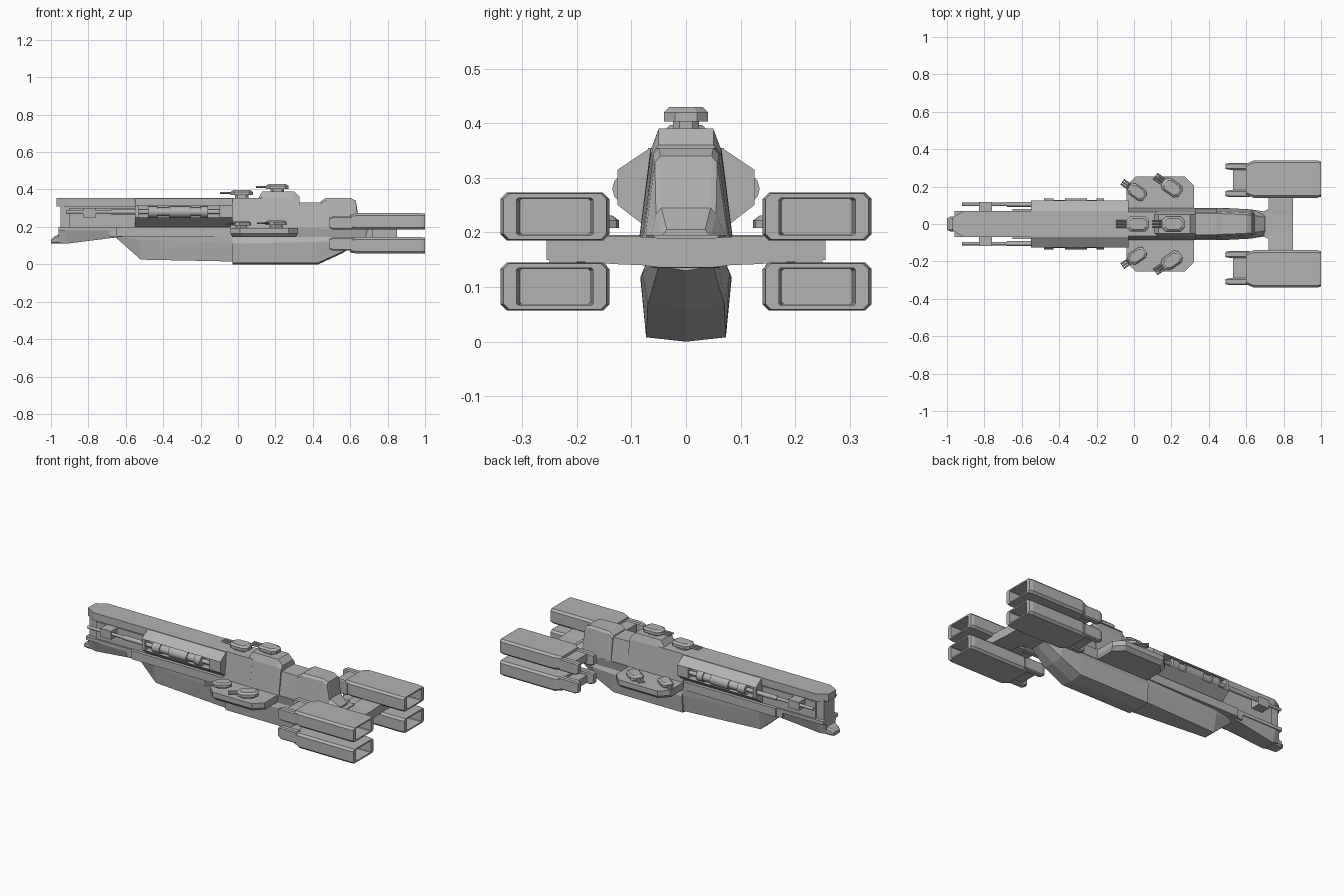
import bpy, bmesh, math
from mathutils import Matrix, Vector

cube = bpy.data.objects.get("Cube")
if cube:
    bpy.data.objects.remove(cube, do_unlink=True)

GREY = (0.45, 0.45, 0.45, 1)
hull_grey = bpy.data.materials.new("hull_grey")
hull_grey.use_nodes = True
hull_grey.diffuse_color = GREY
hull_grey.node_tree.nodes["Principled BSDF"].inputs["Base Color"].default_value = GREY

# Shared levels, widths and stations
BELLY, DECK, ROOF = 0.15, 0.195, 0.355
SPINE, HOUSING, CITADEL = 0.07, 0.125, 0.085
BOW, HOUSING_BOW, MID = -0.97, -0.55, -0.03


def part(name, lofts, mirror=False, matrix=None, smooth=False):
    """One object from several capped lofts, each a list of equal-length rings."""
    bm = bmesh.new()
    for rings in lofts:
        loops = [[bm.verts.new(point) for point in ring] for ring in rings]
        count = len(loops[0])
        for near, far in zip(loops, loops[1:]):
            for i in range(count):
                j = (i + 1) % count
                bm.faces.new((near[i], near[j], far[j], far[i]))
        bm.faces.new(loops[0])
        bm.faces.new(loops[-1])
    bmesh.ops.recalc_face_normals(bm, faces=bm.faces)
    if matrix:
        bm.transform(matrix)
    mesh = bpy.data.meshes.new(name)
    bm.to_mesh(mesh)
    bm.free()
    mesh.materials.append(hull_grey)
    obj = bpy.data.objects.new(name, mesh)
    bpy.context.collection.objects.link(obj)
    if mirror:
        modifier = obj.modifiers.new("mirror", 'MIRROR')
        modifier.use_axis = (False, True, False)
        modifier.use_mirror_merge = False
    if smooth:
        bpy.ops.object.select_all(action='DESELECT')
        obj.select_set(True)
        bpy.context.view_layer.objects.active = obj
        bpy.ops.object.shade_smooth_by_angle(angle=math.radians(35))


def outline(centre, half_size, cut=0):
    """Rectangle in two dimensions, with its corners cut when cut is given."""
    (cu, cv), (hu, hv) = centre, half_size
    points = []
    for su, sv in ((1, 1), (-1, 1), (-1, -1), (1, -1)):
        side = (cu + su * hu, cv + sv * (hv - cut))
        end = (cu + su * (hu - cut), cv + sv * hv)
        corner = [side, end] if su == sv else [end, side]
        points += corner if cut else [side]
    return points


def at_x(x, points):
    return [(x, y, z) for y, z in points]


def at_z(z, points):
    return [(x, y, z) for x, y in points]


def both_sides(x, *half):
    """Cross-section at x, mirrored over y, from (y, z) points."""
    return at_x(x, list(half) + [(-y, z) for y, z in reversed(half)])


def extrude(start, end, *half):
    return [both_sides(x, *half) for x in (start, end)]


def bar(start, end, centre, half_size, cut=0):
    """Straight block along x."""
    return [at_x(x, outline(centre, half_size, cut)) for x in (start, end)]


def tube(start, end, centre, radius, sides=12):
    """Round bar along x."""
    angles = [math.tau * i / sides for i in range(sides)]
    circle = [(centre[0] + radius * math.cos(a), centre[1] + radius * math.sin(a)) for a in angles]
    return [at_x(x, circle) for x in (start, end)]


# Forward spine: pointed roof slab, recessed core, lower ledges
prow = [(BOW, SPINE / 2), (-0.91, SPINE), (MID, SPINE)]
roof_plan = prow + [(x, -y) for x, y in reversed(prow)]
part("spine_roof", [[at_z(z, roof_plan) for z in (0.31, ROOF)]])
part("spine_core", [extrude(-0.95, MID, (0.05, DECK), (0.05, 0.32)),
                    extrude(-0.9, MID, (0.06, DECK), (0.06, 0.3))])
part("spine_ledge", [extrude(-0.96, -0.6, (SPINE, 0.18), (SPINE, 0.2)),
                     extrude(-0.69, -0.6, (SPINE, BELLY), (SPINE, 0.19)),
                     extrude(-0.65, MID, (0.08, BELLY), (0.08, 0.2))])

# Bow keel and nose
part("bow_keel", [[both_sides(-0.96, (0.04, 0.12), (0.05, DECK)),
                   both_sides(-0.92, (0.04, 0.11), (SPINE, DECK)),
                   both_sides(-0.6, (0.06, BELLY), (SPINE, DECK))]])
part("bow_nose", [[at_x(-1, outline((0, 0.12), (0.03, 0.01), 0.005)),
                   at_x(-0.98, outline((0, 0.13), (0.04, 0.02), 0.01)),
                   at_x(-0.93, outline((0, 0.14), (0.04, 0.03), 0.01))]])

# Side gun housings with open bays
foot, sill, lintel, eave = (0.06, 0.2), (HOUSING, 0.25), (HOUSING, 0.315), (SPINE, 0.352)
back_low, back_high = [(CITADEL, level) for _, level in (sill, lintel)]
part("gun_housing", [extrude(-0.53, -0.1, foot, sill, back_low, back_high, lintel, eave),
                     extrude(HOUSING_BOW, -0.53, foot, sill, lintel, eave),
                     extrude(-0.1, MID, foot, sill, lintel, eave)])
axis = (0.105, 0.28)
part("gun_tube", [tube(-0.53, -0.1, axis, 0.012), tube(-0.48, -0.16, axis, 0.023)]
     + [tube(start, start + length, axis, 0.03)
        for start, length in ((-0.48, 0.05), (-0.37, 0.12), (-0.2, 0.04))],
     mirror=True, smooth=True)
part("gun_barrel", [tube(-0.92, -0.53, axis, 0.009), tube(-0.68, -0.53, axis, 0.013)],
     mirror=True, smooth=True)
part("barrel_bracket", [bar(-0.83, -0.76, (CITADEL, 0.275), (0.032, 0.025))], mirror=True)

# Lower hull: narrow forward wedge, broad middle, rising stern
part("forward_hull", [[both_sides(-0.65, (0.02, 0.14), (0.03, BELLY), (0.03, 0.16)),
                       both_sides(-0.52, (0.035, 0.025), (0.055, 0.13), (0.06, 0.16)),
                       both_sides(MID, (0.065, 0.015), (0.075, 0.115), (0.075, 0.16))]])
part("main_hull", [[both_sides(x, (0, keel), (width, keel + 0.008),
                               (width + 0.01, chine), (SPINE, BELLY))
                    for x, width, keel, chine in ((MID, 0.073, 0, 0.11), (0.43, 0.073, 0, 0.12),
                                                  (0.56, SPINE, 0.06, 0.125),
                                                  (0.66, 0.05, 0.13, 0.14))]])
part("stern_deck", [[both_sides(x, (width - 0.01, low), (width, DECK))
                     for x, width, low in ((MID, CITADEL, 0.145), (0.5, CITADEL, 0.145),
                                           (0.68, SPINE, 0.135), (0.73, 0.06, 0.14))]])

# Gun sponson platform
centre = (0.14, 0)
rim = outline(centre, (0.18, 0.255), 0.05)
part("sponson", [[at_z(0.145, outline(centre, (0.17, 0.235), 0.05)),
                  at_z(0.165, rim), at_z(DECK, rim)]])

# Superstructure: every block leans inward from the deck
part("forward_citadel", [extrude(-0.04, 0.14, (CITADEL, DECK), (0.065, ROOF))])
part("main_citadel", [[both_sides(x, (CITADEL, DECK), (0.065, shoulder), (0.05, top))
                       for x, shoulder, top in ((0.11, 0.345, ROOF), (0.13, 0.35, 0.39),
                                                (0.3, 0.35, 0.39), (0.33, 0.34, 0.36))]])
part("citadel_neck", [extrude(0.32, 0.46, (0.08, DECK), (0.058, 0.33))])
part("bridge", [[both_sides(x, (width, 0.19), (width - 0.02, top - 0.012), (width - 0.03, top))
                 for x, width, top in ((0.44, CITADEL, 0.335), (0.47, CITADEL, ROOF),
                                       (0.6, 0.08, ROOF), (0.63, 0.077, 0.34),
                                       (0.645, 0.075, 0.245), (0.7, 0.065, 0.205))]])

# Engine pylons, each a flared arm with an end block
part("engine_pylon", [[[(x, y, z) for x, z in outline((0.785 - flare, middle), (0.065 + flare, thick))]
                       for y, flare, middle, thick in ((0, 0.03, 0.163, 0.027),
                                                       (0.05, 0.03, 0.163, 0.027),
                                                       (0.08, 0, 0.166, 0.026),
                                                       (0.13, 0, 0.168, 0.026),
                                                       (0.255, 0, 0.168, 0.018))],
                      bar(0.72, 0.85, (0.225, 0.168), (0.025, 0.032))], mirror=True)

# Four engines: hollow nozzle, stepped front and twin prongs
for name, level, shift in (("upper_engine", 0.229, -0.008), ("lower_engine", 0.101, 0.008)):
    part(name, [[at_x(x, outline((0.24, level), (0.1 - 3 * inset, 0.044 - inset), cut))
                 for x, inset, cut in ((0.6, 0.006, 0.01), (0.64, 0, 0.012),
                                       (0.98, 0, 0.012), (1, 0.002, 0.01),
                                       (1, 0.01, 0.003), (0.86, 0.012, 0.003))],
                bar(0.53, 0.61, (0.235, level), (0.06, 0.022))], mirror=True)
    part(name + "_prongs", [[at_x(x, outline((y, level + shift), (size, 2 * size), 0.006))
                             for x, size in ((0.49, 0.014), (0.51, 0.018), (0.62, 0.018))]
                            for y in (0.163, 0.308)], mirror=True)


def turret_ring(z, scale):
    return at_z(z, outline((0.01, 0), (0.06 * scale, 0.04 * scale), 0.02 * scale))


# Turrets: pedestal, angular body with a bevelled roof, three barrels
turret = [[turret_ring(-0.01, 0.6), turret_ring(0.02, 0.6)],
          [turret_ring(0.015, 1), turret_ring(0.032, 1), turret_ring(0.042, 0.75)]]
turret += [tube(-0.105, -0.03, (y, 0.026), 0.006, sides=6) for y in (-0.016, 0, 0.016)]
for name, spot, angle, size in (("front_top_turret", (0.01, 0, ROOF), 0, 1),
                                ("rear_top_turret", (0.2, 0, 0.388), 0, 1),
                                ("front_side_turret", (0.01, 0.175, DECK), -35, 0.85),
                                ("rear_side_turret", (0.195, 0.2, DECK), -35, 0.95)):
    place = (Matrix.Translation(Vector(spot)) @ Matrix.Rotation(math.radians(angle), 4, 'Z')
             @ Matrix.Scale(size, 4))
    part(name, turret, mirror=angle != 0, matrix=place)
